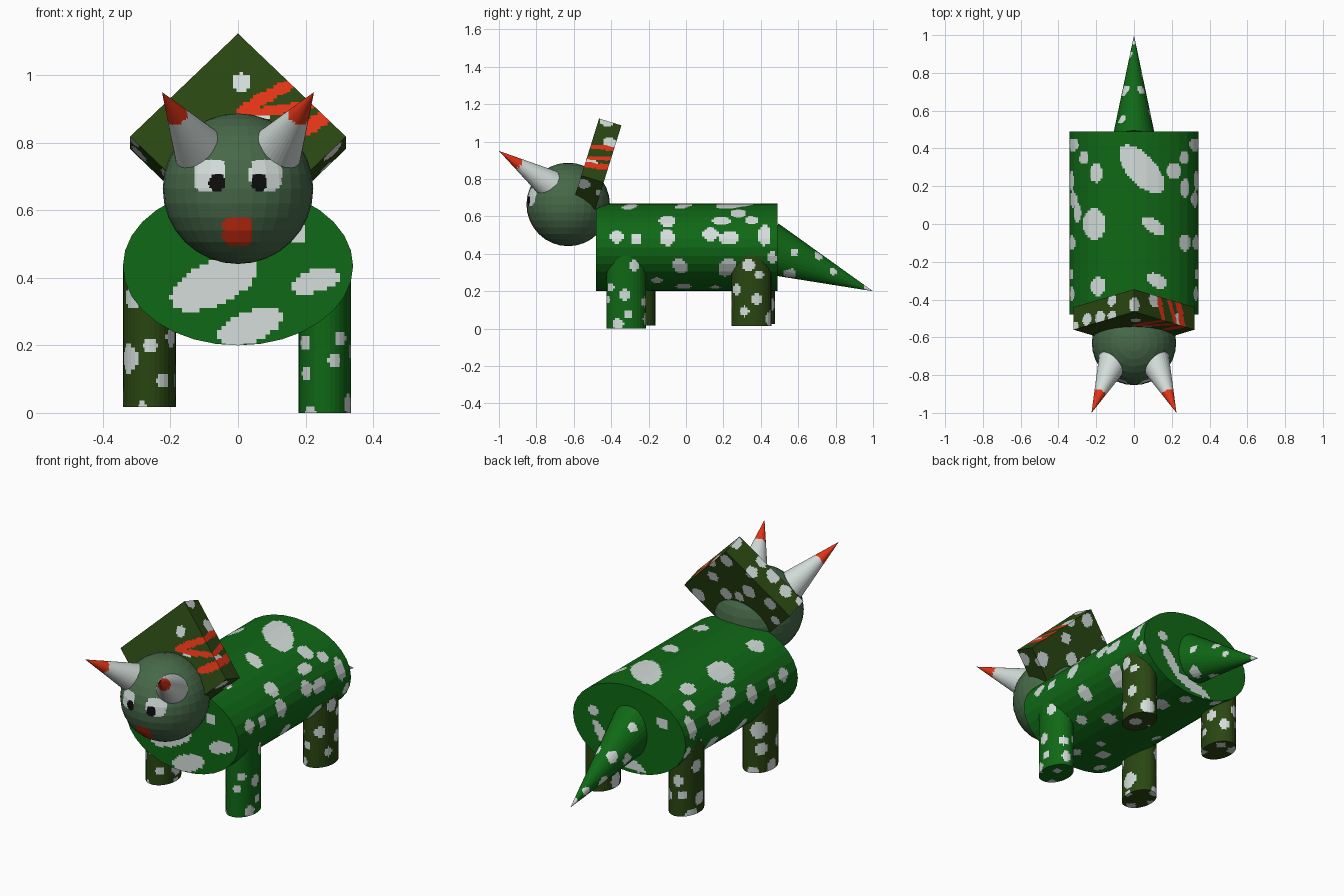
import bpy, bmesh, math, random
from mathutils import Vector, Matrix

if "Cube" in bpy.data.objects:
    bpy.data.objects.remove(bpy.data.objects["Cube"])
random.seed(4)


def material(name, rgb):
    mat = bpy.data.materials.new(name)
    mat.use_nodes = True
    mat.diffuse_color = (*rgb, 1)
    mat.node_tree.nodes["Principled BSDF"].inputs["Base Color"].default_value = (*rgb, 1)
    return mat


GREEN = material("leaf green", (0.005, 0.14, 0.008))
OLIVE = material("dark olive", (0.023, 0.062, 0.006))
SAGE = material("sage green", (0.062, 0.14, 0.066))
PALE = material("pale grey", (0.66, 0.73, 0.71))
RED = material("orange red", (0.78, 0.035, 0.008))
BLACK = material("black", (0.004, 0.004, 0.004))


# Mesh helpers
def tube(base, tip, r1, r2, stretch=(1, 1)):
    """Cylinder or cone from base to tip with an oval section."""
    base, tip = Vector(base), Vector(tip)
    axis = tip - base
    turn = axis.to_track_quat("Z", "Y").to_matrix().to_4x4()
    place = Matrix.Translation((base + tip) / 2) @ turn @ Matrix.Diagonal((*stretch, 1, 1))
    bm = bmesh.new()
    bmesh.ops.create_cone(bm, cap_ends=True, segments=32, radius1=r1, radius2=r2,
                          depth=axis.length, matrix=place)
    return bm


def dice(bm, step=0.013):
    """Cut the faces along a regular grid so that markings can follow it."""
    for axis in range(3):
        values = [v.co[axis] for v in bm.verts]
        low, high = min(values), max(values)
        normal = Vector((0, 0, 0))
        normal[axis] = 1
        for i in range(int((high - low) / step)):
            bmesh.ops.bisect_plane(bm, geom=bm.verts[:] + bm.edges[:] + bm.faces[:],
                                   plane_co=normal * (low + (i + 0.47) * step), plane_no=normal)
    bm.normal_update()


def paint(bm, slot, test):
    for face in bm.faces:
        if test(face.calc_center_median(), face.normal):
            face.material_index = slot


def ovals(shapes, across, up, facing, power=2):
    """Rule for ovals (u, v, half width, half height, tilt) projected along an axis."""
    def test(co, normal):
        if not facing(normal):
            return False
        for u, v, w, h, tilt in shapes:
            du, dv = co[across] - u, co[up] - v
            c, s = math.cos(math.radians(tilt)), math.sin(math.radians(tilt))
            if abs((du * c + dv * s) / w) ** power + abs((dv * c - du * s) / h) ** power < 1:
                return True
        return False
    return test


def blotches(bm, count, small, large, facing=lambda n: True):
    """Rule for scattered round spots that keep clear of each other."""
    faces = [f for f in bm.faces if facing(f.normal)]
    weights = [f.calc_area() for f in faces]
    chosen = []
    for face in random.choices(faces, weights, k=count * 6):
        co, r = face.calc_center_median(), random.uniform(small, large)
        if len(chosen) < count and all((co - c).length > r + q + 0.015 for c, q in chosen):
            chosen.append((co, r))
    return lambda co, n: facing(n) and any((co - c).length < r for c, r in chosen)


def finish(bm, name, *materials):
    mesh = bpy.data.meshes.new(name)
    bm.to_mesh(mesh)
    bm.free()
    for mat in materials:
        mesh.materials.append(mat)
    obj = bpy.data.objects.new(name, mesh)
    bpy.context.collection.objects.link(obj)
    return obj


# Body: oval barrel with pale patches
body = tube((0, -0.48, 0.435), (0, 0.49, 0.435), 1, 1, (0.341, 0.235))
dice(body)
top_patches = [(0.04, 0.29, 0.16, 0.075, -48), (-0.2, 0.27, 0.035, 0.05, 0),
               (0.21, 0.28, 0.04, 0.04, 0), (-0.21, 0, 0.06, 0.085, 0),
               (0.1, -0.01, 0.07, 0.035, -30), (0.12, -0.3, 0.055, 0.035, -30),
               (-0.19, -0.33, 0.04, 0.05, 0), (0.27, 0.19, 0.025, 0.05, 0),
               (0.27, -0.1, 0.03, 0.045, 0), (-0.3, 0.06, 0.02, 0.05, 0)]
side_patches = [(-0.37, 0.49, 0.037, 0.035, 0), (-0.265, 0.48, 0.03, 0.03, 0),
                (-0.1, 0.49, 0.04, 0.045, 0), (0.13, 0.505, 0.042, 0.038, 0),
                (0.23, 0.485, 0.055, 0.033, 0), (0.42, 0.5, 0.035, 0.055, 0),
                (-0.03, 0.335, 0.045, 0.035, -50), (0.22, 0.33, 0.055, 0.045, 45),
                (0.46, 0.38, 0.025, 0.03, 0), (0.35, 0.58, 0.035, 0.02, 0)]
chest_patches = [(-0.07, 0.385, 0.14, 0.065, 25), (0.23, 0.39, 0.075, 0.033, 15),
                 (0.035, 0.255, 0.1, 0.045, 20), (0.17, 0.53, 0.03, 0.03, 0)]
rump_patches = [(0.16, 0.35, 0.1, 0.03, 55), (0.02, 0.255, 0.12, 0.03, 15),
                (0.22, 0.48, 0.03, 0.03, 0), (-0.2, 0.52, 0.035, 0.03, 0)]
paint(body, 1, ovals(top_patches, 0, 1, lambda n: n.z > 0.3))
paint(body, 1, ovals(side_patches, 1, 2, lambda n: abs(n.x) > 0.3))
paint(body, 1, ovals(chest_patches, 0, 2, lambda n: n.y < -0.9))
paint(body, 1, ovals(rump_patches, 0, 2, lambda n: n.y > 0.9))
paint(body, 1, blotches(body, 16, 0.025, 0.045, lambda n: n.z < -0.7))
finish(body, "body", GREEN, PALE)

# Legs: the front left one is green and slightly longer
for name, x, y, foot, skin, count, large in (
        ("front_left_leg", 0.257, -0.32, 0, GREEN, 26, 0.03),
        ("front_right_leg", -0.262, -0.27, 0.018, OLIVE, 20, 0.045),
        ("back_left_leg", 0.257, 0.35, 0.015, OLIVE, 20, 0.045),
        ("back_right_leg", -0.262, 0.37, 0.025, OLIVE, 20, 0.045)):
    leg = tube((x, y, foot), (x, y, 0.44), 1, 1, (0.078, 0.106))
    dice(leg)
    paint(leg, 1, blotches(leg, count, 0.02, large))
    finish(leg, name, skin, PALE)

# Tail: drooping cone with a pale tip
tail = tube((0, 0.44, 0.43), (0, 1, 0.2), 0.143, 0, (0.82, 1))
dice(tail)
paint(tail, 1, blotches(tail, 16, 0.018, 0.036))
paint(tail, 1, lambda co, n: co.y > 0.95)
finish(tail, "tail", GREEN, PALE)

# Head: faceted ball with eyes and mouth
head = bmesh.new()
bmesh.ops.create_uvsphere(head, u_segments=32, v_segments=16, radius=0.223,
                          matrix=Matrix.Translation((0, -0.63, 0.664)))
dice(head, 0.01)
forward = lambda n: n.y < -0.3
whites = [(side * 0.083, 0.705, 0.047, 0.047, 0) for side in (-1, 1)]
pupils = [(side * 0.062, 0.682, 0.025, 0.027, 0) for side in (-1, 1)]
paint(head, 1, ovals(whites, 0, 2, forward, 4))
paint(head, 2, ovals(pupils, 0, 2, forward))
paint(head, 3, ovals([(0, 0.537, 0.044, 0.042, 0)], 0, 2, forward, 4))
finish(head, "head", SAGE, PALE, BLACK, RED)

# Horns: pale cones with red tips
for name, side in (("left_horn", 1), ("right_horn", -1)):
    tip = Vector((side * 0.225, -1, 0.95))
    root = tip + Vector((side * -0.1, 0.235, -0.155)) * 1.2
    horn = tube(root, tip, 0.084, 0)
    dice(horn)
    paint(horn, 1, lambda co, n: (co - tip).length < 0.14)
    finish(horn, name, PALE, RED)

# Neck frill: tilted square slab standing on one corner
frill = bmesh.new()
place = (Matrix.Translation((0, -0.5, 0.8)) @ Matrix.Rotation(math.radians(-17.3), 4, "X")
         @ Matrix.Rotation(math.radians(45), 4, "Y") @ Matrix.Diagonal((0.452, 0.125, 0.452, 1)))
bmesh.ops.create_cube(frill, size=1, matrix=place)
dice(frill, 0.01)
stripes = [(0.09, 0.94, 0.11, 0.018, 28), (0.13, 0.9, 0.13, 0.014, 8),
           (0.22, 0.855, 0.09, 0.022, 30)]
paint(frill, 1, blotches(frill, 26, 0.025, 0.042, lambda n: n.y > -0.5))
paint(frill, 1, ovals([(0.01, 0.98, 0.027, 0.027, 0), (0.07, 0.885, 0.025, 0.018, 0)],
                      0, 2, lambda n: n.y < -0.5))
paint(frill, 2, ovals(stripes, 0, 2, lambda n: n.y < -0.5 or (n.x > 0.3 and n.z > 0.3)))
finish(frill, "neck_frill", OLIVE, PALE, RED)
